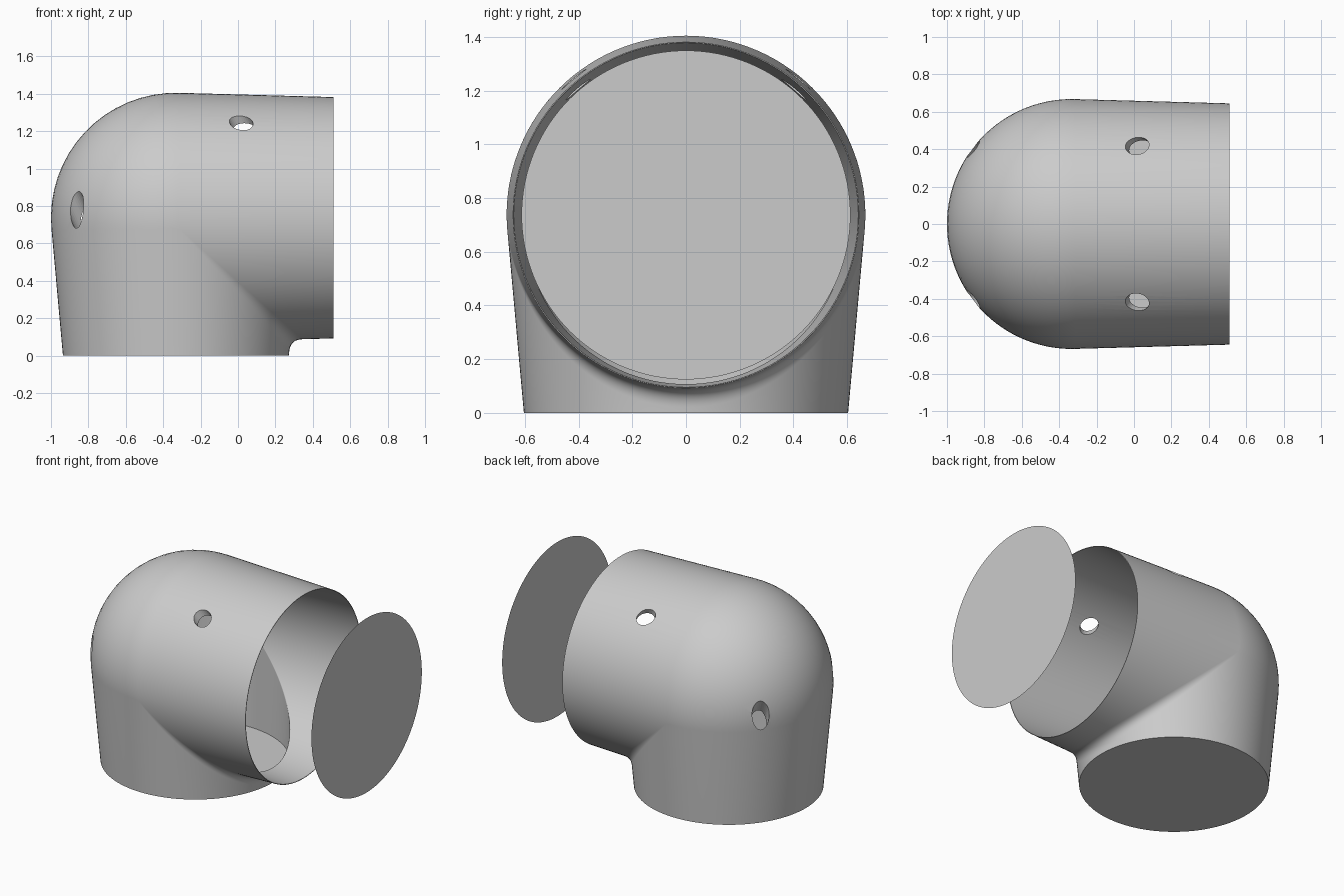
import bpy, bmesh, math
from mathutils import Vector

cube = bpy.data.objects.get("Cube")
if cube:
    bpy.data.objects.remove(cube, do_unlink=True)

CENTRE = Vector((-0.332, 0, 0.737))   # where the two pipe axes meet
REACH = 0.842                         # centre to open end
SEGMENTS = 128
STEPS = 16

grey = bpy.data.materials.new("plain grey")
grey.use_nodes = True
grey.diffuse_color = (0.6, 0.6, 0.6, 1)
grey.node_tree.nodes["Principled BSDF"].inputs["Base Color"].default_value = (0.6, 0.6, 0.6, 1)


def make_object(name, bm):
    mesh = bpy.data.meshes.new(name)
    bm.to_mesh(mesh)
    bm.free()
    obj = bpy.data.objects.new(name, mesh)
    bpy.context.collection.objects.link(obj)
    mesh.materials.append(grey)
    return obj


def elbow_profiles(ball, foot, mouth, fillet):
    """Lengthwise profiles of two cones that are tangent to one ball."""
    # Slope of each cone, solved so it meets its end radius
    def slope(end, length):
        s = 0
        for _ in range(20):
            s = (ball * math.sqrt(1 + s * s) - end) / length
        return s
    s1, s2 = slope(foot, CENTRE.z), slope(mouth, REACH)
    k1, k2 = math.sqrt(1 + s1 * s1), math.sqrt(1 + s2 * s2)

    def on_down(a, d):
        r = ball * k1 - s1 * d
        return Vector((r * math.cos(a), r * math.sin(a), -d))

    def on_side(b, d):
        r = ball * k2 - s2 * d
        return Vector((d, r * math.sin(b), -r * math.cos(b)))

    t1, t2 = ball * s1 / k1, ball * s2 / k2
    a0 = math.acos(t2 * k1 / ball)
    b0 = math.acos(t1 * k2 / ball)
    half = SEGMENTS // 2
    profiles = []
    for i in range(SEGMENTS):
        inside = i <= half
        if inside:
            # Crotch: cones meet on a slanted plane, softened by a fillet
            a = a0 * (2 * i / half - 1)
            c = math.cos(a)
            d = ball * (k1 * k2 * c - s2 + s1) / (k1 + k2 * s1 * c)
            corner = on_down(a, d)
            b = math.atan2(corner.y, -corner.z)
            start, end = on_down(a, CENTRE.z), on_side(b, REACH)
            f = fillet * max(0.02, c)
            p = corner + (start - corner).normalized() * f
            q = corner + (end - corner).normalized() * f
        else:
            # Back: an arc across the ball
            u = (i - half) / half
            a = a0 + u * (2 * math.pi - 2 * a0)
            b = b0 + u * (2 * math.pi - 2 * b0)
            start, end = on_down(a, CENTRE.z), on_side(b, REACH)
            p, q = on_down(a, t1), on_side(b, t2)
        bend = []
        for j in range(STEPS + 1):
            t = j / STEPS
            if inside:
                bend.append(p * (1 - t) ** 2 + corner * 2 * t * (1 - t) + q * t * t)
            else:
                bend.append(p.normalized().slerp(q.normalized(), t) * ball)
        profiles.append([start] + bend + [end])
    return profiles


# Elbow shell: outer skin and inner bore joined at both thin rims
bm = bmesh.new()
rings = []
for outer, inner in zip(elbow_profiles(0.668, 0.604, 0.645, 0.065),
                        elbow_profiles(0.6, 0.601, 0.641, 0.01)):
    rings.append([bm.verts.new(v + CENTRE) for v in outer + inner[::-1]])
for i, ring in enumerate(rings):
    other = rings[(i + 1) % SEGMENTS]
    for j in range(len(ring)):
        n = (j + 1) % len(ring)
        bm.faces.new((ring[j], other[j], other[n], ring[n]))
bmesh.ops.recalc_face_normals(bm, faces=bm.faces)
elbow = make_object("elbow_shell", bm)

# Four slanted drilled holes, in mirrored pairs
for side, label in ((1, "left"), (-1, "right")):
    for place, (x, y, z) in (("upper", (0.015, 0.42, 1.25)), ("rear", (-0.86, 0.4, 0.785))):
        axis = Vector((-0.45, 0.38 * side, 0.95))
        bm = bmesh.new()
        bmesh.ops.create_cone(bm, cap_ends=True, segments=32,
                              radius1=0.057, radius2=0.057, depth=0.4)
        cutter = make_object(f"{place}_{label}_hole_cutter", bm)
        cutter.rotation_euler = axis.to_track_quat("Z", "Y").to_euler()
        cutter.location = (x, y * side, z)
        cutter.hide_render = True
        cutter.hide_viewport = True
        cutter.display_type = "WIRE"
        cut = elbow.modifiers.new(f"{place}_{label}_hole", "BOOLEAN")
        cut.operation = "DIFFERENCE"
        cut.solver = "EXACT"
        cut.object = cutter


# Flat round plates: the floor and the loose cover beyond the open end
def disc(name, radius, location, tilt):
    bm = bmesh.new()
    bmesh.ops.create_circle(bm, cap_ends=True, segments=SEGMENTS, radius=radius)
    obj = make_object(name, bm)
    obj.location = location
    obj.rotation_euler = (0, tilt, 0)


disc("floor_disc", 0.603, (CENTRE.x, 0, 0), math.pi)
disc("cover_disc", 0.6125, (1, 0, CENTRE.z), math.pi / 2)

bpy.ops.object.select_all(action="DESELECT")
elbow.select_set(True)
bpy.context.view_layer.objects.active = elbow
bpy.ops.object.shade_smooth_by_angle(angle=math.radians(35))
